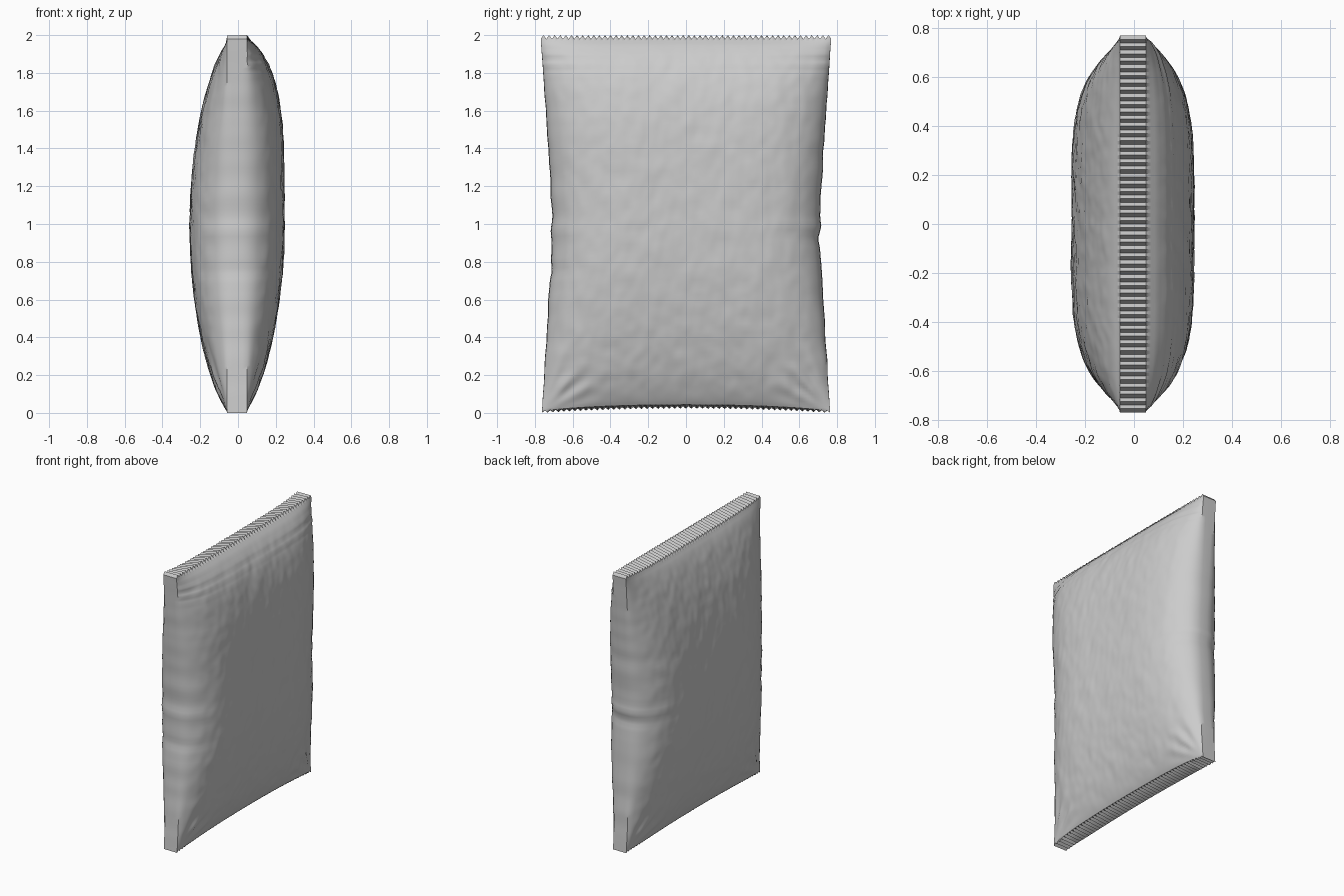
import bpy, bmesh, math
from mathutils import Vector, noise

if "Cube" in bpy.data.objects:
    bpy.data.objects.remove(bpy.data.objects["Cube"])

COLS, ROWS, STRIP = 104, 90, 4      # columns across, levels up, side strip segments


def bump(x, centre, width):
    return math.exp(-((x - centre) / width) ** 2)


def half_width(v, end):
    """Side outline: wide at the seams, pinched in the middle, with dents."""
    t = abs(2 * v - 1)
    w = 0.703 + 0.06 * t ** 1.15 + 0.006 * v * t
    w += 0.006 * noise.noise(Vector((end * 5, 0, v * 18))) * (1 - t ** 4)
    if end > 0:
        w += 0.010 * bump(v, 0.50, 0.015) - 0.012 * bump(v, 0.465, 0.02)
    else:
        w += 0.008 * bump(v, 0.49, 0.02) - 0.008 * bump(v, 0.38, 0.02)
    return w


def panel_point(side, u, v, tooth):
    """Point on the bulging +x or -x panel, u across (-1..1), v up (0..1)."""
    t = 2 * v - 1
    power = 4 if side > 0 and t > 0 else 2      # fuller shoulder on the +x side
    rise = max(0, 1 - abs(t) ** power) ** (0.7 if power == 4 else 0.75)
    across = max(0, 1 - abs(u) ** 4.5) ** 0.7
    puff = 0.197 * rise * across
    # soft film wrinkles, fading out at the seams
    fade = min(1, 8 * (1 - abs(u))) * min(1, 8 * (1 - abs(t)))
    p = Vector((side * 7, u * 7, v * 15))
    puff += fade * (0.004 * noise.noise(p) + 0.003 * noise.noise(p * 2.3))
    # gathered corner pleats fanning up from the bottom seam
    fan = math.atan2(2 * v + 0.02, 0.76 * (1 - abs(u)) + 0.02)
    reach = math.hypot(2 * v, 0.76 * (1 - abs(u)))
    puff += 0.006 * math.sin(fan * 16) * bump(reach, 0.2, 0.13) * fade
    # horizontal folds below the top seam
    if side > 0:
        folds = 0.007 * math.sin(v * 2 * math.pi / 0.028) * bump(v, 0.945, 0.03)
        puff += folds * (0.4 + 0.6 * abs(u) ** 2) * min(1, 12 * (1 - v))
    base = 0.048 if side > 0 else 0.058
    bottom = 0.022 * (1 - u * u) + (0.010 * (1 - u ** 4) if side > 0 else 0)
    top = 1.98 - (0.025 * (1 - u ** 4) if side < 0 else 0)
    z = bottom + (top - bottom) * v
    if tooth and v == 1:
        z += 0.02
    if tooth and v == 0:
        z += 0.013
    return Vector((side * (base + max(0, puff)), u * half_width(v, u), z))


def side_points(a, b, v):
    """Narrow gusset strip between the two panels."""
    out = []
    for k in range(1, STRIP):
        f = k / STRIP
        p = a.lerp(b, f)
        p.y += math.copysign(0.004, p.y) * math.sin(f * math.pi) * math.sin(v * math.pi)
        out.append(p)
    return out


# bag skin: closed rings stacked from bottom seam to top seam
bm = bmesh.new()
rings = []
for r in range(ROWS + 1):
    f = r / ROWS
    v = 0.5 * f + 0.5 * (0.5 - 0.5 * math.cos(math.pi * f))
    if r == ROWS:
        v = 1
    us = [-1 + 2 * c / COLS for c in range(COLS + 1)]
    right = [panel_point(1, u, v, c % 2) for c, u in enumerate(us)]
    left = [panel_point(-1, u, v, c % 2) for c, u in enumerate(us)][::-1]
    loop = right + side_points(right[-1], left[0], v) + left + side_points(left[-1], right[0], v)
    rings.append([bm.verts.new(p) for p in loop])
n = len(rings[0])
for lower, upper in zip(rings, rings[1:]):
    for i in range(n):
        j = (i + 1) % n
        bm.faces.new((lower[i], lower[j], upper[j], upper[i]))

# crimped end strips: zigzag ridges running across the seam
for ring in (rings[0], rings[-1]):
    first = COLS + STRIP
    for c in range(COLS):
        a, b = ring[c], ring[c + 1]
        d, e = ring[first + COLS - c], ring[first + COLS - c - 1]
        bm.faces.new((a, b, e, d))
    # close the little gap at each end of the strip
    bm.faces.new(ring[COLS:first + 1])
    bm.faces.new(ring[first + COLS:] + [ring[0]])

bmesh.ops.recalc_face_normals(bm, faces=bm.faces)
mesh = bpy.data.meshes.new("pillow_bag")
bm.to_mesh(mesh)
bm.free()
bag = bpy.data.objects.new("pillow_bag", mesh)
bpy.context.collection.objects.link(bag)
bpy.context.view_layer.objects.active = bag
bag.select_set(True)
bpy.ops.object.shade_smooth_by_angle(angle=math.radians(35))
